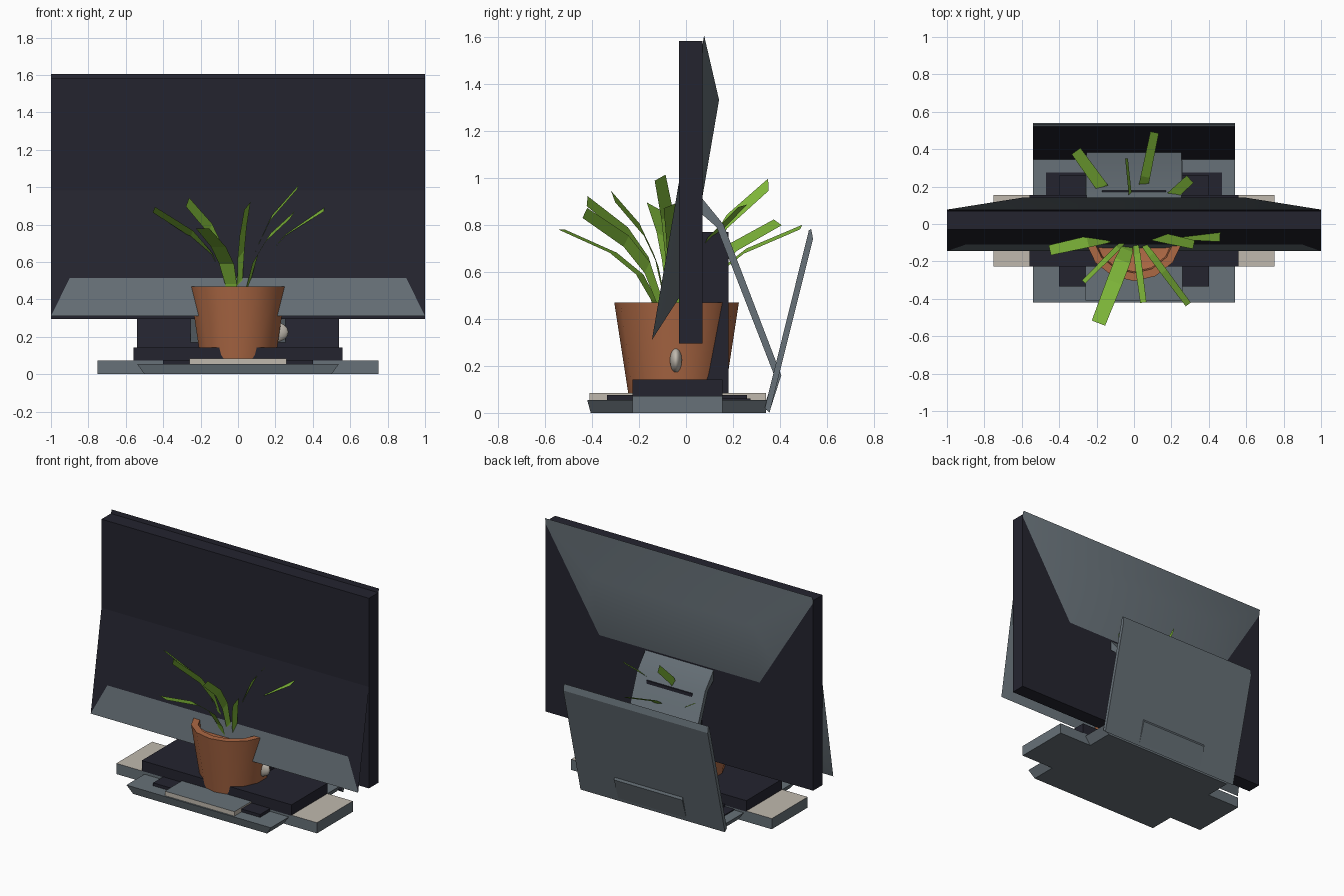
import bpy, bmesh, math
from mathutils import Vector

if "Cube" in bpy.data.objects:
    bpy.data.objects.remove(bpy.data.objects["Cube"])


def mat(name, r, g, b):
    m = bpy.data.materials.new(name)
    lin = [((c / 255 + 0.055) / 1.055) ** 2.4 for c in (r, g, b)]
    m.diffuse_color = (*lin, 1)
    m.use_nodes = True
    m.node_tree.nodes["Principled BSDF"].inputs["Base Color"].default_value = m.diffuse_color
    return m


NAVY = mat("dark_navy", 36, 36, 47)
GRAY = mat("metal_gray", 103, 113, 120)
CREAM = mat("cream", 192, 185, 174)
CLAY = mat("terracotta", 172, 104, 68)
GREEN = mat("leaf_green", 128, 184, 58)


def make(name, verts, faces, mats, rule=None, smooth=0, fix=True):
    me = bpy.data.meshes.new(name)
    bm = bmesh.new()
    vs = [bm.verts.new(v) for v in verts]
    for f in faces:
        bm.faces.new([vs[i] for i in f])
    if fix:
        bmesh.ops.recalc_face_normals(bm, faces=bm.faces[:])
    bm.normal_update()
    for f in bm.faces:
        if rule:
            f.material_index = rule(f)
    bm.to_mesh(me)
    bm.free()
    for m in mats:
        me.materials.append(m)
    ob = bpy.data.objects.new(name, me)
    bpy.context.collection.objects.link(ob)
    if smooth:
        bpy.ops.object.select_all(action='DESELECT')
        ob.select_set(True)
        bpy.context.view_layer.objects.active = ob
        bpy.ops.object.shade_smooth_by_angle(angle=math.radians(smooth))
    return ob


def extrude_x(name, profile, hx, mats, rule=None, smooth=0, lower_hx=None):
    """Extrude a (y, z) profile from -hx to hx."""
    n = len(profile)
    verts = [(s * hx, y, z) for s in (-1, 1) for y, z in profile]
    faces = [list(range(n)), list(range(n, 2 * n))]
    faces += [(i, (i + 1) % n, n + (i + 1) % n, n + i) for i in range(n)]
    return make(name, verts, faces, mats, rule, smooth)


def box(name, hx, y0, y1, z0, z1, mats, rule=None):
    return extrude_x(name, [(y0, z0), (y1, z0), (y1, z1), (y0, z1)], hx, mats, rule)


def top_face(f):
    return 1 if f.normal.z > 0.5 else 0


# upright monitor with post and foot
box("monitor_panel", 1.0, -0.03, 0.07, 0.295, 1.58, [NAVY])
box("monitor_post", 0.17, 0.06, 0.18, 0.07, 0.77, [NAVY])
box("monitor_foot", 0.40, -0.335, 0.26, 0.05, 0.075, [NAVY])

# tilted display: flat front with gray chin, frustum back
fb, ft = Vector((0, -0.145, 0.31)), Vector((0, 0.077, 1.605))
u = (ft - fb).normalized()
n = Vector((0, u.z, -u.y))
X = Vector((1, 0, 0))
chin = fb + u * 0.207
bb, bt = fb + u * 0.255 + n * 0.109, ft - u * 0.26 + n * 0.109
verts = []
for p, hx in ((fb, 1), (ft, 1), (chin, 0.9), (bb, 0.6), (bt, 0.6)):
    verts += [p - X * hx, p + X * hx]
make("tilted_display", verts,
     [(0, 1, 5, 4), (4, 5, 3, 2), (0, 4, 2), (1, 3, 5),
      (6, 7, 9, 8), (0, 1, 7, 6), (2, 3, 9, 8), (0, 2, 8, 6), (1, 3, 9, 7)],
     [GRAY, NAVY],
     lambda f: 1 if f.normal.y < -0.9 and f.calc_center_median().z > 0.45 else 0,
     smooth=35)

# bent metal stand of the tilted display
extrude_x("stand_arm", [(0.07, 0.91), (0.16, 0.80), (0.405, 0.16), (0.36, 0.02),
                        (0.34, 0.05), (0.375, 0.16), (0.13, 0.79), (0.05, 0.86)],
          0.255, [GRAY], smooth=30)
box("stand_foot", 0.26, -0.41, 0.34, 0.05, 0.085, [CREAM, GRAY], top_face)

# wide keyboard: gray tray, cream top, navy key block
box("keyboard_tray", 0.75, -0.228, 0.155, 0.0, 0.072, [GRAY, CREAM], top_face)
box("keyboard_keys", 0.56, -0.228, 0.155, 0.068, 0.142, [NAVY])

# laptop: base tapering downward, keys, open lid
verts = [(sx * hx, y, z) for z, hx, y0, y1 in ((0, 0.50, -0.405, 0.34), (0.055, 0.54, -0.42, 0.345))
         for sx, y in ((-1, y0), (1, y0), (1, y1), (-1, y1))]
make("laptop_base", verts, [(0, 1, 2, 3), (4, 5, 6, 7)] +
     [(i, (i + 1) % 4, 4 + (i + 1) % 4, 4 + i) for i in range(4)], [GRAY])
box("laptop_keys", 0.47, -0.05, 0.275, 0.05, 0.061, [NAVY])
extrude_x("laptop_lid", [(0.335, 0.02), (0.355, 0.0), (0.54, 0.74), (0.532, 0.783), (0.522, 0.775)],
          0.54, [GRAY, NAVY], lambda f: 1 if f.normal.y < -0.8 else 0)

# plant pot: lathed profile (radius, z)
prof = [(0.205, 0.08), (0.265, 0.47), (0.222, 0.47), (0.215, 0.42), (0.18, 0.41)]
N = 14
verts = [(r * math.cos(2 * math.pi * (i + 0.5) / N), -0.04 + r * math.sin(2 * math.pi * (i + 0.5) / N), z)
         for r, z in prof for i in range(N)]
faces = [(k * N + i, k * N + (i + 1) % N, (k + 1) * N + (i + 1) % N, (k + 1) * N + i)
         for k in range(len(prof) - 1) for i in range(N)]
faces += [list(range(N)), list(range((len(prof) - 1) * N, len(prof) * N))]
make("plant_pot", verts, faces, [CLAY], smooth=32)

# leaves: arched strips, (tip x, y, z, width, roll)
LEAVES = [(-0.45, -0.14, 0.88, 0.07, 0.5), (-0.19, -0.53, 0.78, 0.085, 0.0),
          (-0.27, -0.31, 0.92, 0.06, 1.1), (0.05, -0.42, 0.90, 0.06, 0.9),
          (0.29, -0.43, 0.85, 0.06, 0.9), (0.46, -0.07, 0.88, 0.06, 0.4),
          (0.32, -0.11, 1.00, 0.06, 0.5), (-0.31, 0.39, 0.81, 0.07, 0.4),
          (0.11, 0.49, 0.79, 0.055, 0.4), (0.30, 0.24, 0.88, 0.06, 0.2),
          (-0.04, 0.35, 0.97, 0.06, 1.3)]
for k, (tx, ty, tz, w, roll) in enumerate(LEAVES):
    d = Vector((tx, ty + 0.04, 0))
    side = Vector((-d.y, d.x, 0)).normalized()
    up = Vector((0, 0, 1))
    off = (side * math.cos(roll) + up * math.sin(roll)) * w / 2
    verts = []
    for h, v, s in ((0.15, -0.15, 0.5), (0.2, 0.1, 0.8), (0.32, 0.42, 1), (0.55, 0.7, 1), (1, 1, 0.9)):
        c = Vector((0, -0.04, 0.45 + (tz - 0.45) * v)) + d * h
        verts += [c - off * s, c + off * s]
    make("leaf_%02d" % (k + 1), verts,
         [(2 * i, 2 * i + 1, 2 * i + 3, 2 * i + 2) for i in range(4)], [GREEN], fix=False)

# mouse poking out of the pot side
bpy.ops.mesh.primitive_uv_sphere_add(segments=12, ring_count=8, location=(0.195, -0.043, 0.225))
mouse = bpy.context.object
mouse.name = "mouse"
mouse.scale = (0.075, 0.028, 0.055)
mouse.data.materials.append(CREAM)
bpy.ops.object.shade_smooth_by_angle(angle=math.radians(40))
